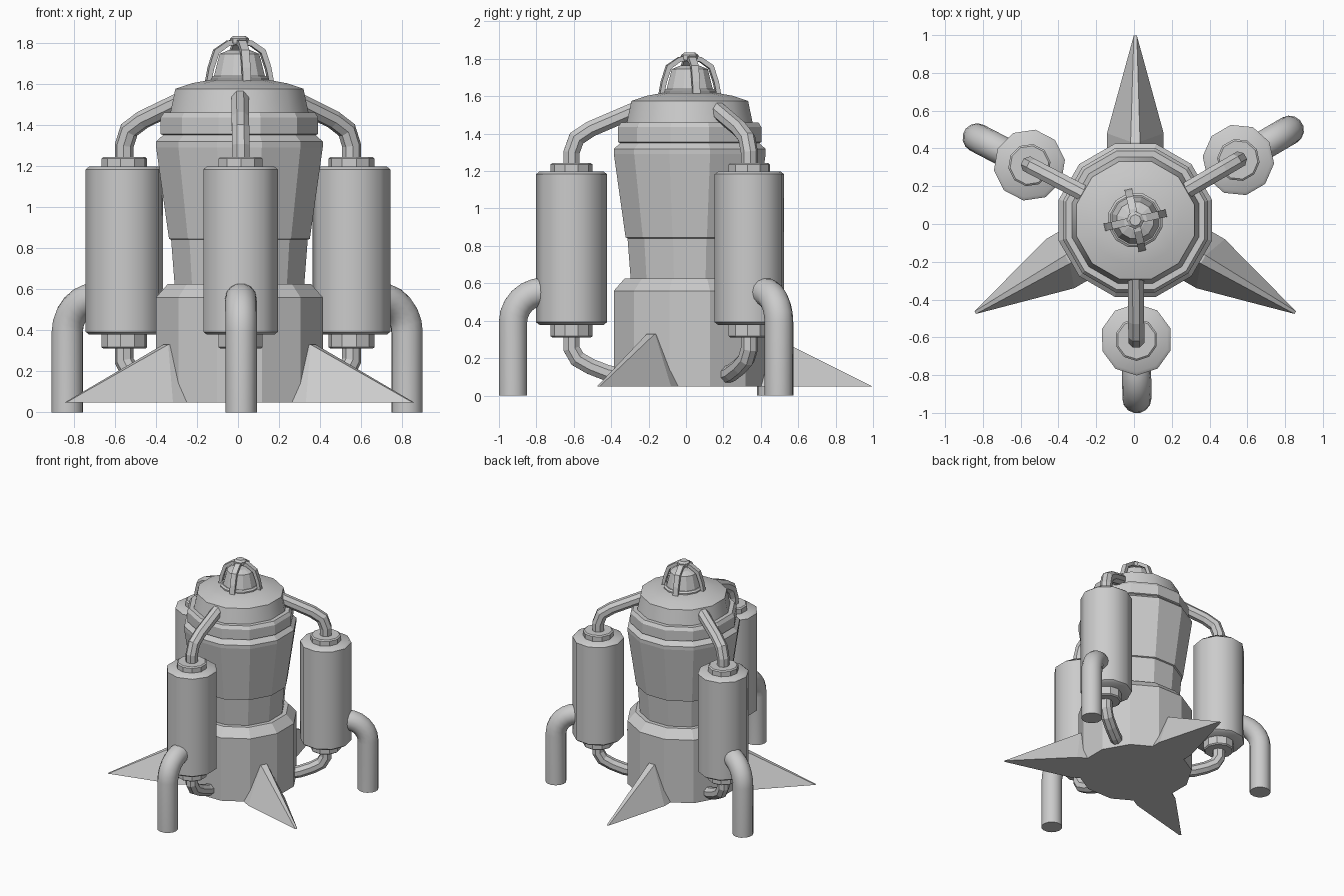
import bpy, bmesh
from math import sin, cos, radians, pi
from mathutils import Vector, Matrix

if "Cube" in bpy.data.objects:
    bpy.data.objects.remove(bpy.data.objects["Cube"])

CENTER = Vector((0.007, 0.02, 0))


def add_object(name, bm, smooth=None):
    bmesh.ops.recalc_face_normals(bm, faces=bm.faces)
    mesh = bpy.data.meshes.new(name)
    bm.to_mesh(mesh)
    bm.free()
    ob = bpy.data.objects.new(name, mesh)
    bpy.context.collection.objects.link(ob)
    if smooth:
        bpy.ops.object.select_all(action='DESELECT')
        ob.select_set(True)
        bpy.context.view_layer.objects.active = ob
        bpy.ops.object.shade_smooth_by_angle(angle=radians(smooth))
    return ob


def lathe(name, profile, sides, origin=CENTER, turn=0.0, smooth=None):
    """Closed solid of revolution from (radius, height) points."""
    bm = bmesh.new()
    rings = []
    for r, z in profile:
        angles = [turn + 2 * pi * i / sides for i in range(sides)]
        rings.append([bm.verts.new(origin + Vector((r * cos(a), r * sin(a), z))) for a in angles])
    for lo, hi in zip(rings, rings[1:]):
        for i in range(sides):
            j = (i + 1) % sides
            bm.faces.new((lo[i], lo[j], hi[j], hi[i]))
    bm.faces.new(rings[0][::-1])
    bm.faces.new(rings[-1])
    return add_object(name, bm, smooth)


def radial(angle, r, z, side=0.0):
    return CENTER + Matrix.Rotation(angle, 3, 'Z') @ Vector((r, side, z))


def tube(name, path, angle, radius, sides, smooth=None):
    """Round pipe along (radius, height) points lying in one radial plane."""
    pts = [Vector(p) for p in path]
    bm = bmesh.new()
    rings = []
    for k, p in enumerate(pts):
        d0 = (p - pts[k - 1]).normalized() if k else (pts[1] - p).normalized()
        d1 = (pts[k + 1] - p).normalized() if k < len(pts) - 1 else d0
        t = (d0 + d1).normalized()
        n = Vector((-t.y, t.x)) / max(t.dot(d0), 0.5)
        ring = []
        for i in range(sides):
            a = 2 * pi * (i + 0.5) / sides
            q = p + n * radius * cos(a)
            ring.append(bm.verts.new(radial(angle, q.x, q.y, radius * sin(a))))
        rings.append(ring)
    for lo, hi in zip(rings, rings[1:]):
        for i in range(sides):
            j = (i + 1) % sides
            bm.faces.new((lo[i], lo[j], hi[j], hi[i]))
    bm.faces.new(rings[0])
    bm.faces.new(rings[-1])
    return add_object(name, bm, smooth)


# Main body: base, neck, flared chamber and domed top
twelfth = radians(15)
lathe("base", [(0.42, 0.048), (0.42, 0.56), (0.36, 0.626), (0.30, 0.626)], 12, turn=twelfth)
lathe("neck", [(0.325, 0.60), (0.345, 0.85)], 12, turn=twelfth)
lathe("chamber", [(0.33, 0.835), (0.355, 0.845), (0.42, 1.29), (0.42, 1.318), (0.385, 1.35),
                  (0.397, 1.355), (0.397, 1.435), (0.38, 1.46), (0.345, 1.46)], 12, turn=twelfth)
lathe("dome", [(0.35, 1.45), (0.323, 1.575), (0.24, 1.602), (0.15, 1.618)], 12, turn=twelfth,
      smooth=30)

# Caged lamp on top
lathe("lamp_ring", [(0.148, 1.60), (0.148, 1.628), (0.135, 1.638)], 12, turn=twelfth)
lathe("lamp_glass", [(0.13, 1.63), (0.10, 1.745), (0.05, 1.765)], 12, turn=twelfth)
lathe("lamp_knob", [(0.04, 1.79), (0.046, 1.80), (0.046, 1.82), (0.03, 1.833)], 8)
strap = [(0.145, 1.61), (0.168, 1.61), (0.155, 1.68), (0.127, 1.765), (0.06, 1.81), (0.0, 1.817),
         (0.0, 1.79), (0.055, 1.784), (0.105, 1.748), (0.13, 1.675)]
for k in range(4):
    a = radians(13 + 90 * k)
    bm = bmesh.new()
    face = bm.faces.new([bm.verts.new(radial(a, r, z, -0.02)) for r, z in strap])
    ext = bmesh.ops.extrude_face_region(bm, geom=[face], use_keep_orig=True)
    shift = Matrix.Rotation(a, 3, 'Z') @ Vector((0, 0.04, 0))
    bmesh.ops.translate(bm, vec=shift, verts=[v for v in ext["geom"] if isinstance(v, bmesh.types.BMVert)])
    add_object(f"lamp_strap_{k}", bm)

# Three tanks, each with collars, feed pipes and a bent pipe leg
bend = [(0.78 + 0.165 * cos(t), 0.39 + 0.165 * sin(t)) for t in [pi / 2 * i / 6 for i in range(7)]]
for k, deg in enumerate((30.3, 152.5, 270.5)):
    a = radians(deg)
    pos = radial(a, 0.632, 0)
    lathe(f"tank_{k}", [(0.172, 0.378), (0.19, 0.392), (0.19, 1.183), (0.172, 1.197)], 10, pos, a,
          smooth=40)
    lathe(f"top_collar_{k}", [(0.113, 1.19), (0.113, 1.235), (0.103, 1.243)], 10, pos, a)
    lathe(f"bottom_collar_{k}", [(0.103, 0.31), (0.113, 0.318), (0.113, 0.385)], 10, pos, a)
    tube(f"upper_pipe_{k}", [(0.632, 1.22), (0.632, 1.30), (0.605, 1.375), (0.53, 1.425),
                             (0.32, 1.515), (0.25, 1.545)], a, 0.046, 8)
    tube(f"lower_pipe_{k}", [(0.632, 0.33), (0.632, 0.25), (0.60, 0.195), (0.53, 0.155),
                             (0.44, 0.12), (0.36, 0.105)], a, 0.046, 8)
    tube(f"pipe_leg_{k}", [(0.945, 0.0)] + bend + [(0.66, 0.555)], a, 0.077, 14, smooth=35)

# Three pointed fins around the base
for k in range(3):
    a = radians(90 + 120 * k)
    bm = bmesh.new()
    for r, z, w in ((0.978, 0.048, 0.008), (0.46, 0.048, 0.15), (0.3, 0.048, 0.15),
                    (0.415, 0.33, 0.025), (0.3, 0.33, 0.025)):
        for s in (-1, 1):
            bm.verts.new(radial(a, r, z, s * w))
    bmesh.ops.convex_hull(bm, input=bm.verts)
    bmesh.ops.dissolve_limit(bm, angle_limit=0.01, verts=bm.verts, edges=bm.edges)
    add_object(f"fin_{k}", bm)
